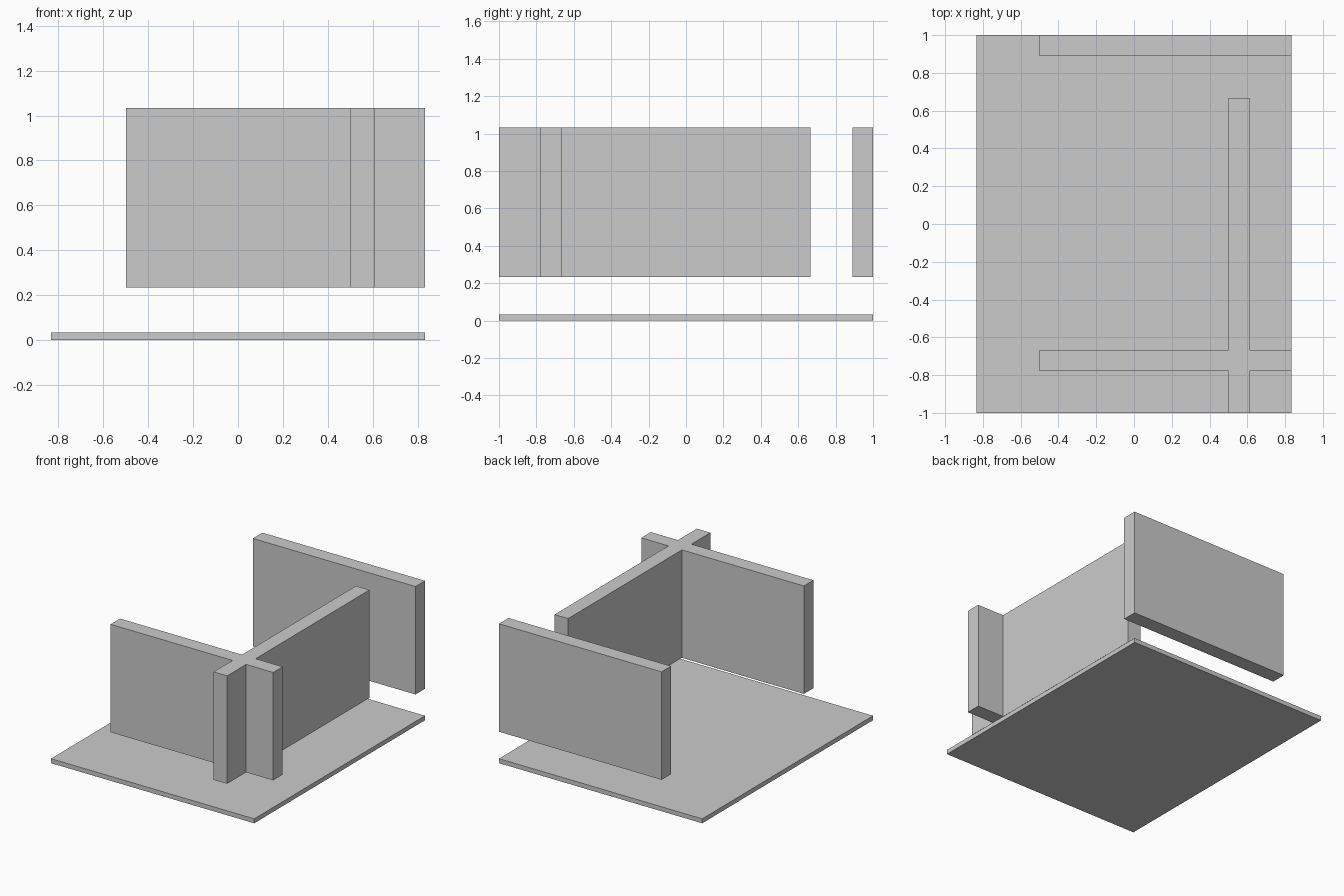
import bpy, bmesh

if "Cube" in bpy.data.objects:
    bpy.data.objects.remove(bpy.data.objects["Cube"])

PLATE_TOP, WALL_BOTTOM, WALL_TOP = 0.0333, 0.2333, 1.0333


def extrude_plan(name, outline, z0, z1):
    """Extrude a counter-clockwise floor-plan outline from z0 up to z1."""
    bm = bmesh.new()
    base = bm.faces.new([bm.verts.new((x, y, z0)) for x, y in outline])
    top = bmesh.ops.extrude_face_region(bm, geom=[base], use_keep_orig=True)
    verts = [v for v in top["geom"] if isinstance(v, bmesh.types.BMVert)]
    bmesh.ops.translate(bm, verts=verts, vec=(0, 0, z1 - z0))
    bmesh.ops.recalc_face_normals(bm, faces=bm.faces)
    mesh = bpy.data.meshes.new(name)
    bm.to_mesh(mesh)
    bm.free()
    obj = bpy.data.objects.new(name, mesh)
    bpy.context.collection.objects.link(obj)
    return obj


def rect(x0, x1, y0, y1):
    return [(x0, y0), (x1, y0), (x1, y1), (x0, y1)]


# Thin floor plate
extrude_plan("floor_plate", rect(-0.8333, 0.8333, -1, 1), 0, PLATE_TOP)

# Straight wall along the back edge, floating above the floor
extrude_plan("back_wall", rect(-0.5, 0.8333, 0.8889, 1), WALL_BOTTOM, WALL_TOP)

# Two crossing walls joined into one cross-shaped plan
xl, xr, ya, yb = 0.5, 0.6111, -0.7778, -0.6667
cross = [(xl, -1), (xr, -1), (xr, ya), (0.8333, ya), (0.8333, yb), (xr, yb),
         (xr, 0.6667), (xl, 0.6667), (xl, yb), (-0.5, yb), (-0.5, ya), (xl, ya)]
extrude_plan("crossing_walls", cross, WALL_BOTTOM, WALL_TOP)
